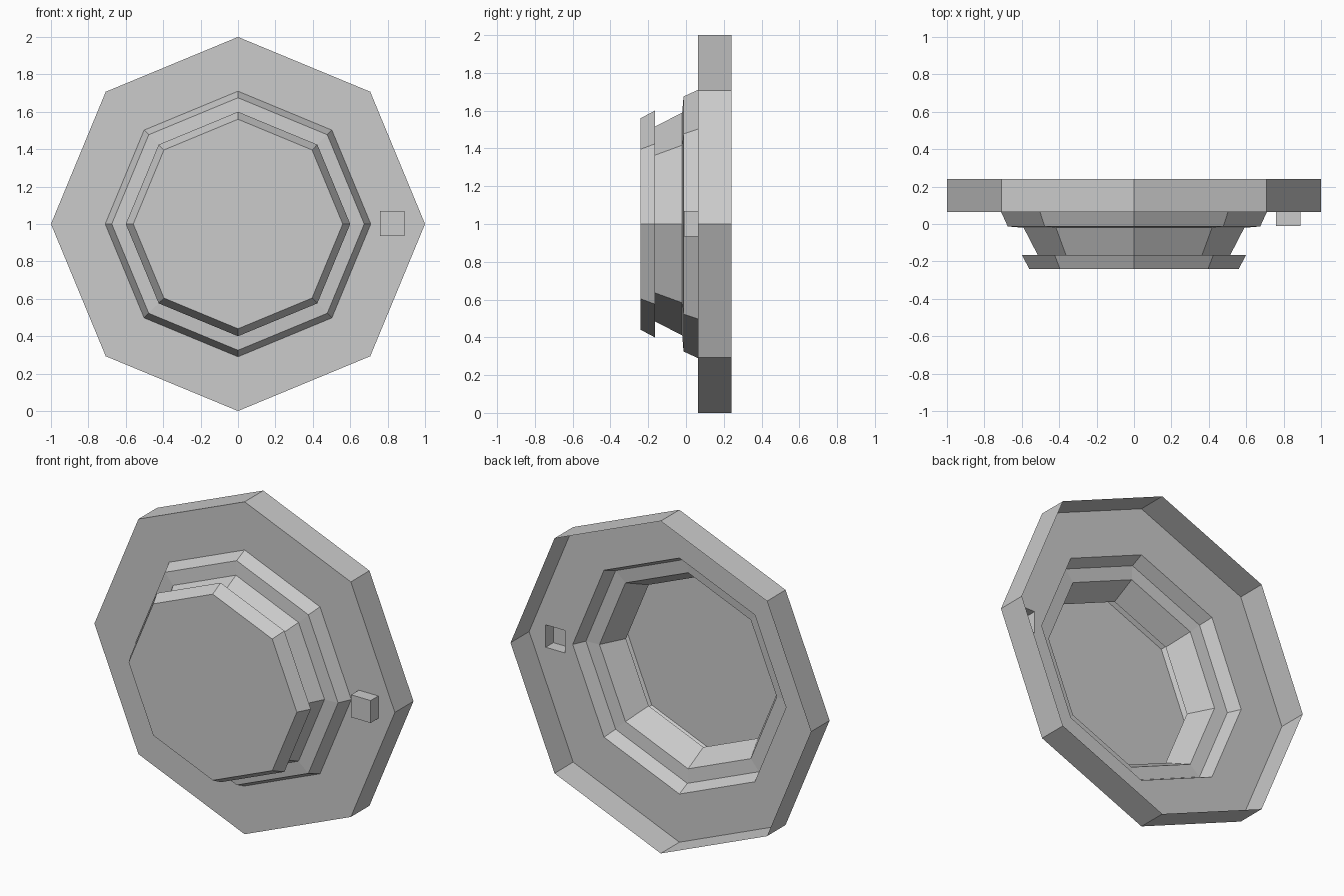
import bpy
import bmesh
from math import cos, sin, pi
from mathutils import Vector

SIDES = 8
CENTRE_Z = 1.0

cube = bpy.data.objects.get("Cube")
if cube:
    bpy.data.objects.remove(cube, do_unlink=True)

grey = bpy.data.materials.new("plain grey")
grey.use_nodes = True
grey.diffuse_color = (0.6, 0.6, 0.6, 1)
grey.node_tree.nodes["Principled BSDF"].inputs["Base Color"].default_value = grey.diffuse_color


def octagon_shell(profile, cap=False):
    """Sweep (radius, y) points, back to front, into an open eight-sided shell."""
    bm = bmesh.new()
    rings = [[bm.verts.new((r * cos(2 * pi * i / SIDES), y,
                            CENTRE_Z + r * sin(2 * pi * i / SIDES)))
              for i in range(SIDES)] for r, y in profile]
    for back, front in zip(rings, rings[1:]):
        for i in range(SIDES):
            j = (i + 1) % SIDES
            bm.faces.new((front[j], front[i], back[i], back[j]))
    if cap:
        bm.faces.new(rings[-1])
    bm.normal_update()
    return bm


def finish(bm, name):
    mesh = bpy.data.meshes.new(name)
    bm.to_mesh(mesh)
    bm.free()
    mesh.materials.append(grey)
    obj = bpy.data.objects.new(name, mesh)
    bpy.context.collection.objects.link(obj)
    return obj


# Wide base plate, open at the back
plate = octagon_shell([(1.0, 0.24), (1.0, 0.063), (0.71, 0.063)])

# Small hollow block pushed out of the plate's front on the +x side
x0, x1, z0, z1 = 0.76, 0.89, 0.935, 1.07


def near_block(face):
    c = face.calc_center_median()
    return face.normal.y < -0.9 and c.x > 0.6 and abs(c.z - CENTRE_Z) < 0.5


for axis, value in (("X", x0), ("X", x1), ("Z", z0), ("Z", z1)):
    faces = [f for f in plate.faces if near_block(f)]
    geom = faces + list({e for f in faces for e in f.edges}) + list({v for f in faces for v in f.verts})
    normal = Vector((axis == "X", 0, axis == "Z"))
    bmesh.ops.bisect_plane(plate, geom=geom, dist=1e-5,
                           plane_co=normal * value, plane_no=normal)
    plate.normal_update()

block = [f for f in plate.faces if near_block(f)
         and x0 < f.calc_center_median().x < x1
         and z0 < f.calc_center_median().z < z1]
grown = bmesh.ops.extrude_face_region(plate, geom=block)["geom"]
bmesh.ops.translate(plate, vec=(0, -0.073, 0),
                    verts=[g for g in grown if isinstance(g, bmesh.types.BMVert)])
bmesh.ops.delete(plate, geom=[f for f in block if f.is_valid], context="FACES")
finish(plate, "base_plate")

# Bevelled step, tapering neck and flared front cap
finish(octagon_shell([(0.71, 0.063), (0.675, -0.013), (0.59, -0.02)]), "collar_step")
finish(octagon_shell([(0.59, -0.02), (0.515, -0.165), (0.6, -0.165)]), "neck")
finish(octagon_shell([(0.6, -0.165), (0.56, -0.24)], cap=True), "front_cap")
